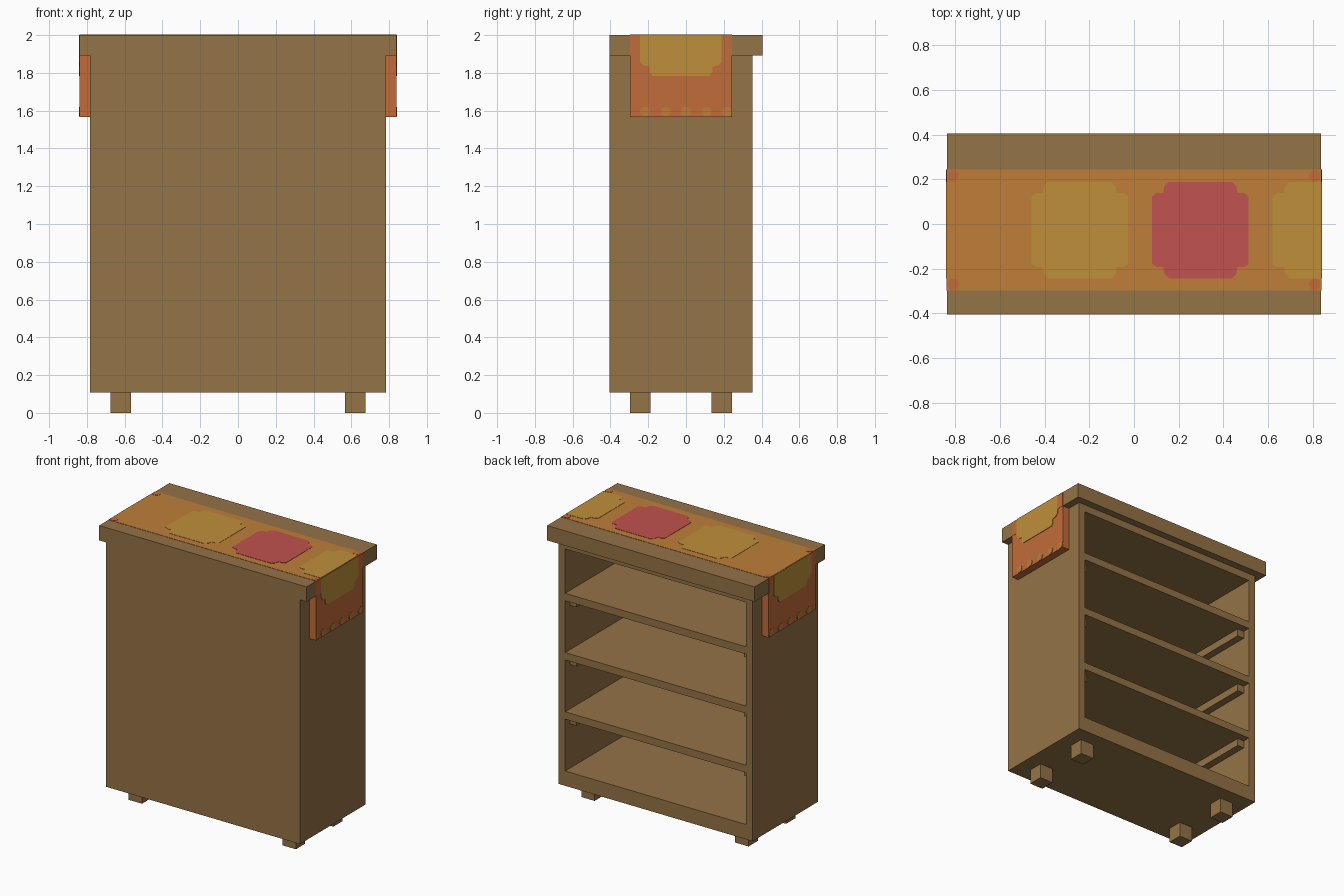
import bpy, bmesh, math

cube = bpy.data.objects.get("Cube")
if cube:
    bpy.data.objects.remove(cube, do_unlink=True)

U = 2 / 37                     # one building unit
EDGE, TOP = 15.5 * U, 2.0      # worktop end and height
MID = -0.5 * U                 # centre line of the cloth


def material(name, rgb):
    lin = [(c / 255 / 12.92 if c < 11 else ((c / 255 + 0.055) / 1.055) ** 2.4) for c in rgb] + [1]
    m = bpy.data.materials.new(name)
    m.use_nodes = True
    m.diffuse_color = lin
    m.node_tree.nodes["Principled BSDF"].inputs["Base Color"].default_value = lin
    return m


wood = material("brown wood", (148, 115, 70))
orange = material("orange cloth", (191, 126, 58))
rust = material("rust cloth", (194, 108, 58))
gold = material("gold patch", (191, 143, 58))
pink = material("pink patch", (193, 82, 80))


def finish(name, bm, mat):
    bmesh.ops.recalc_face_normals(bm, faces=bm.faces)
    mesh = bpy.data.meshes.new(name)
    bm.to_mesh(mesh)
    bm.free()
    mesh.materials.append(mat)
    ob = bpy.data.objects.new(name, mesh)
    bpy.context.collection.objects.link(ob)


def box(name, x, y, z, mat=wood):
    """Box from (low, high) ranges in units."""
    bm = bmesh.new()
    bmesh.ops.create_cube(bm, size=1)
    for v in bm.verts:
        v.co = [U * ((a + b) / 2 + c * (b - a)) for (a, b), c in zip((x, y, z), v.co)]
    finish(name, bm, mat)


def plate(name, points, place, mat, level=1):
    """Thin flat plate; place(u, v, h) maps the outline to space."""
    bm = bmesh.new()
    rings = [[bm.verts.new(place(u, v, h)) for u, v in points] for h in (-0.002, 0.002 * level)]
    for ring in rings:
        bm.faces.new(ring)
    n = len(points)
    for i in range(n):
        j = (i + 1) % n
        bm.faces.new((rings[0][i], rings[0][j], rings[1][j], rings[1][i]))
    finish(name, bm, mat)


def on_top(u, v, h):
    return (u, v, TOP + h)


def on_side(s):
    return lambda u, v, h: (s * (EDGE + h), v, u)


def rect(u0, u1, v0, v1):
    return [(u0, v0), (u1, v0), (u1, v1), (u0, v1)]


def disc(u, v, r, arc=2 * math.pi, steps=10):
    return [(u + r * math.cos(arc * (i / steps - 0.25)), v + r * math.sin(arc * (i / steps - 0.25)))
            for i in range(steps)]


def patch(cu, r=4 * U, half=False):
    """Square with stepped corners; half keeps only the low-u side."""
    q = [(r, r - .065), (r - .02, r - .05), (r - .05, r - .05), (r - .055, r - .02), (r - .075, r)]
    left = [(-a, b) for a, b in reversed(q)] + [(-a, -b) for a, b in q]
    right = [(a, -b) for a, b in reversed(q)] + q
    pts = [(0, r)] + left + [(0, -r)] if half else left + right
    return [(cu + a, MID + b) for a, b in pts]


# Cabinet shell, open at the back
box("front_panel", (-14.5, 14.5), (-7.5, -6.5), (2, 35))
box("base_board", (-13.5, 13.5), (-6.5, 6.5), (2, 4))
box("top_rail", (-13.5, 13.5), (-6.5, 6.5), (34, 35))
box("worktop", (-15.5, 15.5), (-7.5, 7.5), (35, 37))

# Shelves
for i in range(3):
    z = 11 + 8 * i
    box(f"shelf_{i + 1}", (-13.5, 13.5), (-6.5, 6.5), (z, z + 1))

for s, side in ((1, "left"), (-1, "right")):
    def span(a, b):
        return tuple(sorted((s * a, s * b)))

    box(f"{side}_wall", span(13.5, 14.5), (-6.5, 6.5), (2, 35))
    # Shelf supports
    for i in range(3):
        z = 11 + 8 * i
        box(f"{side}_shelf_support_{i + 1}", span(12.5, 13.5), (-6.5, 5.5), (z - 1, z))
    # Feet
    for y, end in ((-5.5, "front"), (2.5, "back")):
        box(f"{side}_{end}_foot", span(10.5, 12.5), (y, y + 2), (0, 2))
    # Hanging end of the cloth, with gold half patch and scalloped hem
    box(f"{side}_cloth_drop", span(14.5, 15.5), (-5.5, 4.5), (29, 35), rust)
    place = on_side(s)
    plate(f"{side}_cloth_edge", rect(35 * U, TOP, -5.5 * U, 4.5 * U), place, rust)
    plate(f"{side}_side_patch", patch(TOP, half=True), place, gold, 2)
    for i in range(5):
        y = (2 * i - 4) * U
        hem = disc(29.5 * U, y, 0.027)
        hem = [(max(u, 29 * U), min(v, 4.5 * U)) for u, v in hem]
        plate(f"{side}_hem_dot_{i + 1}", hem, place, orange, 2)
    # Corner dots on the worktop cloth
    for y in (-5, 4):
        plate(f"{side}_corner_dot", disc(s * 15 * U, y * U, 0.027), on_top, rust, 2)

# Cloth on the worktop with its patches
plate("cloth_runner", rect(-EDGE, EDGE, -5.5 * U, 4.5 * U), on_top, orange)
plate("gold_patch", patch(-4.5 * U), on_top, gold, 2)
plate("pink_patch", patch(5.5 * U), on_top, pink, 2)
plate("gold_end_patch", patch(EDGE, half=True), on_top, gold, 2)
